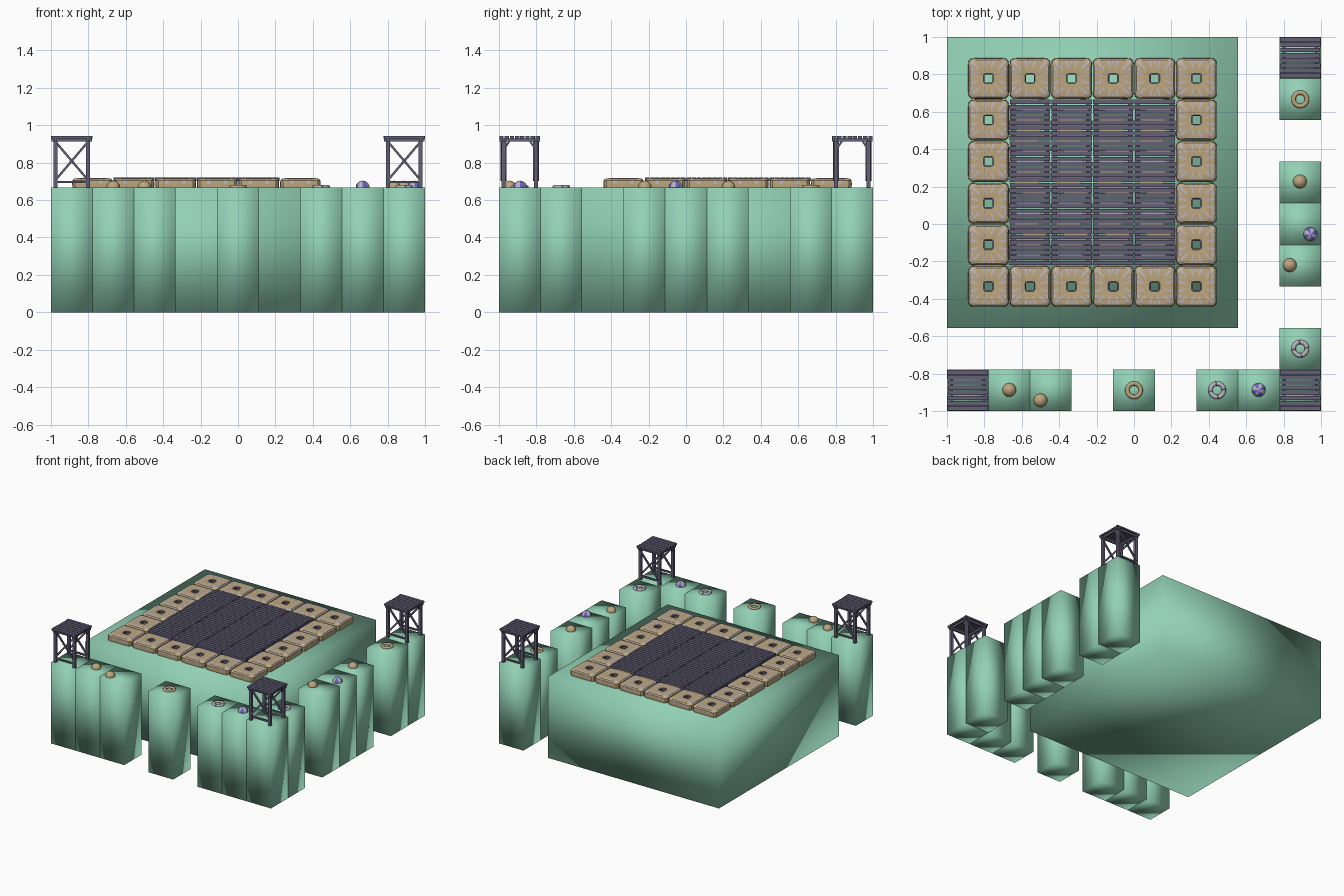
import bpy, bmesh, math, random
from mathutils import Vector, Matrix

if "Cube" in bpy.data.objects:
    bpy.data.objects.remove(bpy.data.objects["Cube"])

random.seed(4)
U = 2 / 9            # grid cell
G = 2 / 3            # ground level on top of the blocks


def material(name, rgb):
    m = bpy.data.materials.new(name)
    m.diffuse_color = (*rgb, 1)
    m.use_nodes = True
    m.node_tree.nodes["Principled BSDF"].inputs["Base Color"].default_value = m.diffuse_color
    return m


GREEN = material("sea green", (0.29, 0.64, 0.46))
WOOD = material("dark wood", (0.125, 0.115, 0.18))
TAN = material("sand tan", (0.50, 0.38, 0.21))
PALE = material("pale lavender", (0.50, 0.46, 0.53))
BLUE = material("violet blue", (0.14, 0.13, 0.55))


def finish(bm, name, mats, smooth=None):
    bmesh.ops.recalc_face_normals(bm, faces=bm.faces)
    me = bpy.data.meshes.new(name)
    bm.to_mesh(me)
    bm.free()
    for m in mats:
        me.materials.append(m)
    for p in me.polygons:
        p.use_smooth = smooth is not None
    ob = bpy.data.objects.new(name, me)
    bpy.context.collection.objects.link(ob)
    if smooth is not None and smooth < 180:
        me.set_sharp_from_angle(angle=math.radians(smooth))
    return ob


def box(bm, x0, x1, y0, y1, z0, z1, mi=0):
    mat = Matrix.Translation(((x0 + x1) / 2, (y0 + y1) / 2, (z0 + z1) / 2)) @ \
        Matrix.Diagonal((x1 - x0, y1 - y0, z1 - z0, 1))
    r = bmesh.ops.create_cube(bm, size=1, matrix=mat)
    for f in {f for v in r["verts"] for f in v.link_faces}:
        f.material_index = mi


def beam(bm, a, b, w):
    a, b = Vector(a), Vector(b)
    d = b - a
    mat = Matrix.Translation((a + b) / 2) @ d.to_track_quat('Z', 'Y').to_matrix().to_4x4() @ \
        Matrix.Diagonal((w, w, d.length, 1))
    bmesh.ops.create_cube(bm, size=1, matrix=mat)


def copy(ob, name, x, y, z=G):
    c = bpy.data.objects.new(name, ob.data)
    c.location = (x, y, z)
    bpy.context.collection.objects.link(c)


def place(ob, name, spots):
    ob.location = (*spots[0], G)
    for s in spots[1:]:
        copy(ob, name, *s)


# ground blocks: one large, many narrow columns, all soft shaded
bm = bmesh.new()
box(bm, -1, 5 * U / 2, -5 * U / 2, 1, 0, G)
finish(bm, "main_block", [GREEN], 180)

cells = [(i, -4) for i in (-4, -3, -2, 0, 2, 3, 4)] + [(4, j) for j in (-3, -1, 0, 1, 3, 4)]
for i, j in cells:
    bm = bmesh.new()
    x, y = i * U, j * U
    box(bm, x - U / 2, x + U / 2, y - U / 2, y + U / 2, 0, G)
    finish(bm, "ground_column", [GREEN], 180)


# planks of one square module, running along x
def planks(bm, z0, z1, under=False):
    n = 8
    p = U / n
    for k in range(n):
        y = -U / 2 + (k + .5) * p
        e = random.uniform(0, .004)
        box(bm, -U / 2 + .001 + e, U / 2 - .001 - e, y - p * .42, y + p * .42, z0, z1)
        if under and k % 2:
            c = random.uniform(-.04, .04)
            box(bm, c - .065, c + .065, y + p * .3, y + p * .7, z0, z1 - .006, 1)


# inner wooden deck, 4 by 4 modules
bm = bmesh.new()
planks(bm, .035, .054, True)
for x in (-.09, .09):
    box(bm, x - .012, x + .012, -.105, .105, 0, .035)
deck = finish(bm, "deck_module", [WOOD, TAN])
place(deck, "deck_module", [(-2.5 * U + i * U, -.5 * U + j * U) for i in range(4) for j in range(4)])

# paving tile: rounded square with a square hole and pale radial streaks
N = 48
bm = bmesh.new()


def ring(half, z, power):
    out = []
    for k in range(N):
        a = 2 * math.pi * (k + .5) / N
        c, s = math.cos(a), math.sin(a)
        r = half / (abs(c) ** power + abs(s) ** power) ** (1 / power)
        out.append(bm.verts.new((r * c, r * s, z)))
    return out


rings = [ring(h, z, p) for h, z, p in
         ((.021, 0, 20), (.021, .044, 20), (.027, .049, 20), (.055, .050, 8), (.082, .050, 9),
          (.099, .047, 10), (.107, .038, 10), (.109, .018, 10), (.107, 0, 10))]
for ri in range(len(rings)):
    A, B = rings[ri], rings[(ri + 1) % len(rings)]
    for k in range(N):
        f = bm.faces.new((A[k], A[(k + 1) % N], B[(k + 1) % N], B[k]))
        if ri in (0, 1):
            f.material_index = 2
        elif (ri in (3, 4) and k % 4 == 1) or (ri == 4 and k % 8 == 3) or (ri in (5, 6) and k % 6 == 2):
            f.material_index = 1
tile = finish(bm, "paving_tile", [TAN, PALE, WOOD], 35)
edge = [(-3.5 * U + i * U, -1.5 * U + j * U) for i in range(6) for j in range(6)
        if i in (0, 5) or j in (0, 5)]
place(tile, "paving_tile", edge)

# watch tower: legs, cross braces front and back, corner struts, plank top
bm = bmesh.new()
H = .275
L = .087
planks(bm, H - .012, H)
for sy in (-1, 1):
    y = sy * L
    for sx in (-1, 1):
        x = sx * L
        beam(bm, (x, y, 0), (x, y, H - .012), .022)
        beam(bm, (x, y - sy * .01, .215), (x, y - sy * .04, H - .015), .010)
    beam(bm, (-L, y, .03), (L, y, .03), .013)
    beam(bm, (-.108, y, H - .02), (.108, y, H - .02), .017)
    beam(bm, (-L, y + sy * .009, .04), (L, y + sy * .009, H - .03), .012)
    beam(bm, (-L, y - sy * .009, H - .03), (L, y - sy * .009, .04), .012)
for sx in (-1, 1):
    beam(bm, (sx * L, -.108, H - .02), (sx * L, .108, H - .02), .016)
tower = finish(bm, "watch_tower", [WOOD])
place(tower, "watch_tower", [(-4 * U, -4 * U), (4 * U, -4 * U), (4 * U, 4 * U)])


# balls resting half in the ground
def ball(name, mats, rule, spots):
    bm = bmesh.new()
    bmesh.ops.create_uvsphere(bm, u_segments=16, v_segments=10, radius=.037)
    for f in bm.faces:
        f.material_index = rule(f.calc_center_median())
    place(finish(bm, name, mats, 20), name, spots)


ball("tan_ball", [TAN], lambda c: 0,
     [(-3 * U, -.887), (-.50, -.943), (.887, .227), (.833, -.22)])
ball("striped_ball", [BLUE, PALE],
     lambda c: int(math.floor(math.atan2(c.y, c.x) / (math.pi / 4))) % 2,
     [(3 * U, -.887), (.943, -.055)])


# low rings
def torus(name, mats, rule, spots):
    bm = bmesh.new()
    n, m = 24, 8
    vs = [[bm.verts.new(((.036 + .012 * math.cos(b)) * math.cos(a),
                         (.036 + .012 * math.cos(b)) * math.sin(a), .003 + .011 * math.sin(b)))
           for b in (2 * math.pi * j / m for j in range(m))]
          for a in (2 * math.pi * i / n for i in range(n))]
    for i in range(n):
        for j in range(m):
            k, l = (i + 1) % n, (j + 1) % m
            f = bm.faces.new((vs[i][j], vs[k][j], vs[k][l], vs[i][l]))
            f.material_index = rule(i)
    place(finish(bm, name, mats, 50), name, spots)


torus("tan_ring", [TAN], lambda i: 0, [(0, -4 * U), (4 * U, 3 * U)])
torus("pale_ring", [PALE, WOOD], lambda i: int(i % 6 == 0), [(2 * U, -4 * U), (4 * U, -3 * U)])
